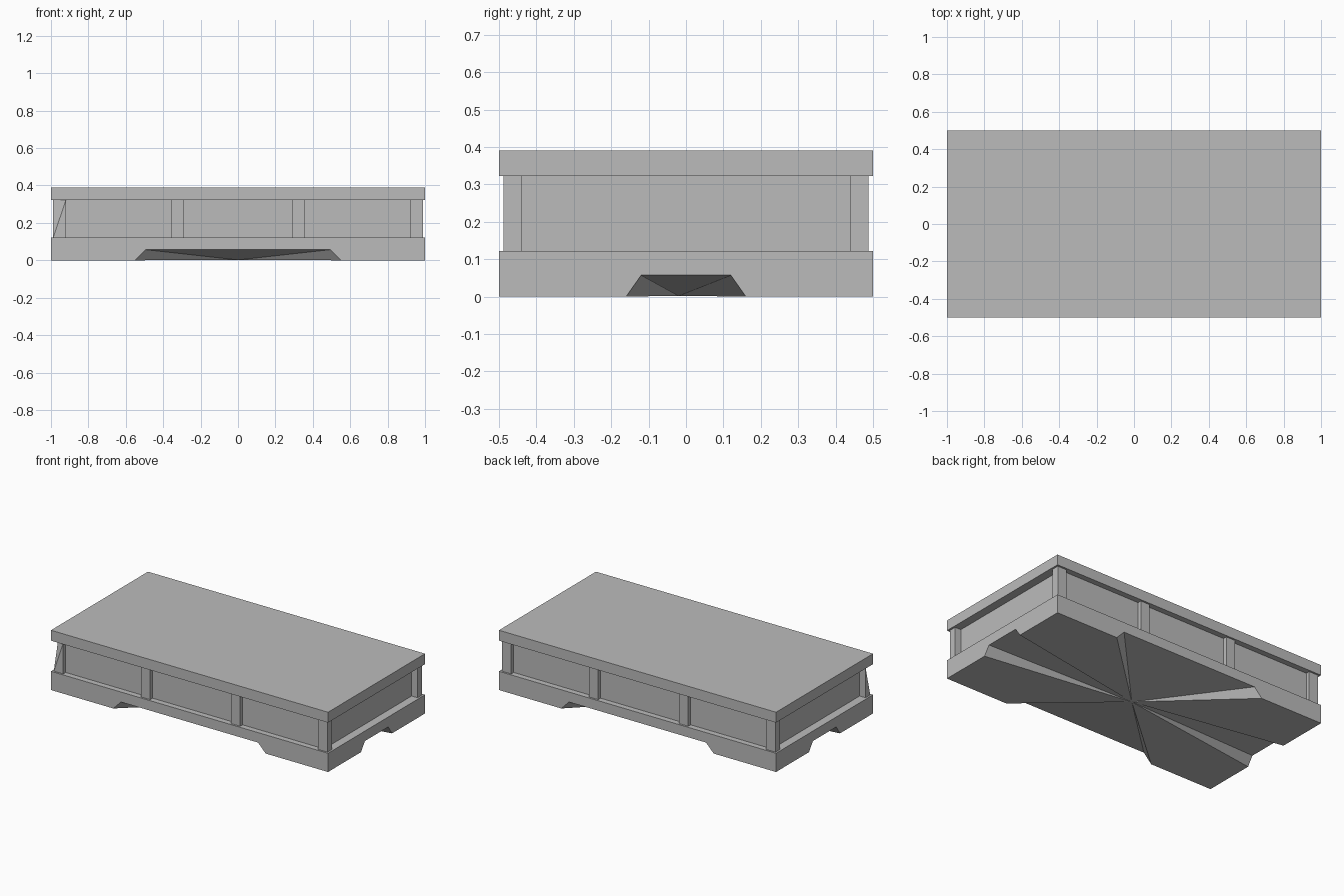
import bpy, bmesh

if "Cube" in bpy.data.objects:
    bpy.data.objects.remove(bpy.data.objects["Cube"])

grey = bpy.data.materials.new("plain grey")
grey.diffuse_color = (0.5, 0.5, 0.5, 1)
grey.use_nodes = True
grey.node_tree.nodes["Principled BSDF"].inputs["Base Color"].default_value = grey.diffuse_color


def finish(name, bm):
    bmesh.ops.recalc_face_normals(bm, faces=bm.faces[:])
    mesh = bpy.data.meshes.new(name)
    bm.to_mesh(mesh)
    bm.free()
    mesh.materials.append(grey)
    obj = bpy.data.objects.new(name, mesh)
    bpy.context.collection.objects.link(obj)
    return obj


def box_mesh(x0, x1, y0, y1, z0, z1):
    bm = bmesh.new()
    bmesh.ops.create_cube(bm, size=1)
    for v in bm.verts:
        v.co.x = x1 if v.co.x > 0 else x0
        v.co.y = y1 if v.co.y > 0 else y0
        v.co.z = z1 if v.co.z > 0 else z0
    return bm


Z_BASE, Z_BODY, Z_TOP = 0.122, 0.322, 0.39

# Top slab and recessed panelled body
finish("top_slab", box_mesh(-1, 1, -0.5, 0.5, Z_BODY, Z_TOP))
finish("panel_body", box_mesh(-0.945, 0.945, -0.463, 0.463, Z_BASE, Z_BODY))

# Corner posts; the front left one has its outer top corner cut away
for sx, side in ((-1, "left"), (1, "right")):
    for sy, end in ((-1, "front"), (1, "back")):
        xs = sorted((sx * 0.92, sx * 0.988))
        ys = sorted((sy * 0.44, sy * 0.488))
        bm = box_mesh(*xs, *ys, Z_BASE, Z_BODY)
        if sx < 0 and sy < 0:
            corner = [v for v in bm.verts
                      if v.co.x < -0.95 and v.co.y < -0.46 and v.co.z > 0.2]
            bmesh.ops.triangulate(bm, faces=bm.faces[:])
            bmesh.ops.delete(bm, geom=corner, context='VERTS')
            bmesh.ops.convex_hull(bm, input=bm.verts[:])
        finish(f"{end}_{side}_corner_post", bm)

# Middle posts on the front and back
for sx, side in ((-1, "left"), (1, "right")):
    for sy, end in ((-1, "front"), (1, "back")):
        xs = sorted((sx * 0.292, sx * 0.357))
        ys = sorted((sy * 0.44, sy * 0.488))
        finish(f"{end}_{side}_middle_post", box_mesh(*xs, *ys, Z_BASE, Z_BODY))

# Plinth: notched skirt whose underside fans in to one central point
NOTCH = 0.057
front = [(-1, -0.5, 0), (-0.55, -0.5, 0), (-0.495, -0.5, NOTCH),
         (0.495, -0.5, NOTCH), (0.55, -0.5, 0)]
right = [(1, -0.5, 0), (1, -0.16, 0), (1, -0.12, NOTCH),
         (1, 0.12, NOTCH), (1, 0.16, 0)]
half = front + right
outline = half + [(-x, -y, z) for x, y, z in half]

bm = bmesh.new()
low = [bm.verts.new(p) for p in outline]
high = [bm.verts.new((x, y, Z_BASE)) for x, y, z in outline]
centre = bm.verts.new((0, -0.02, 0.002))
count = len(low)
for i in range(count):
    j = (i + 1) % count
    bm.faces.new((low[i], low[j], high[j], high[i]))
    bm.faces.new((low[j], low[i], centre))
bm.faces.new(high)
bmesh.ops.dissolve_limit(bm, angle_limit=0.001, verts=bm.verts[:],
                         edges=[e for e in bm.edges if centre not in e.verts])
finish("plinth", bm)
